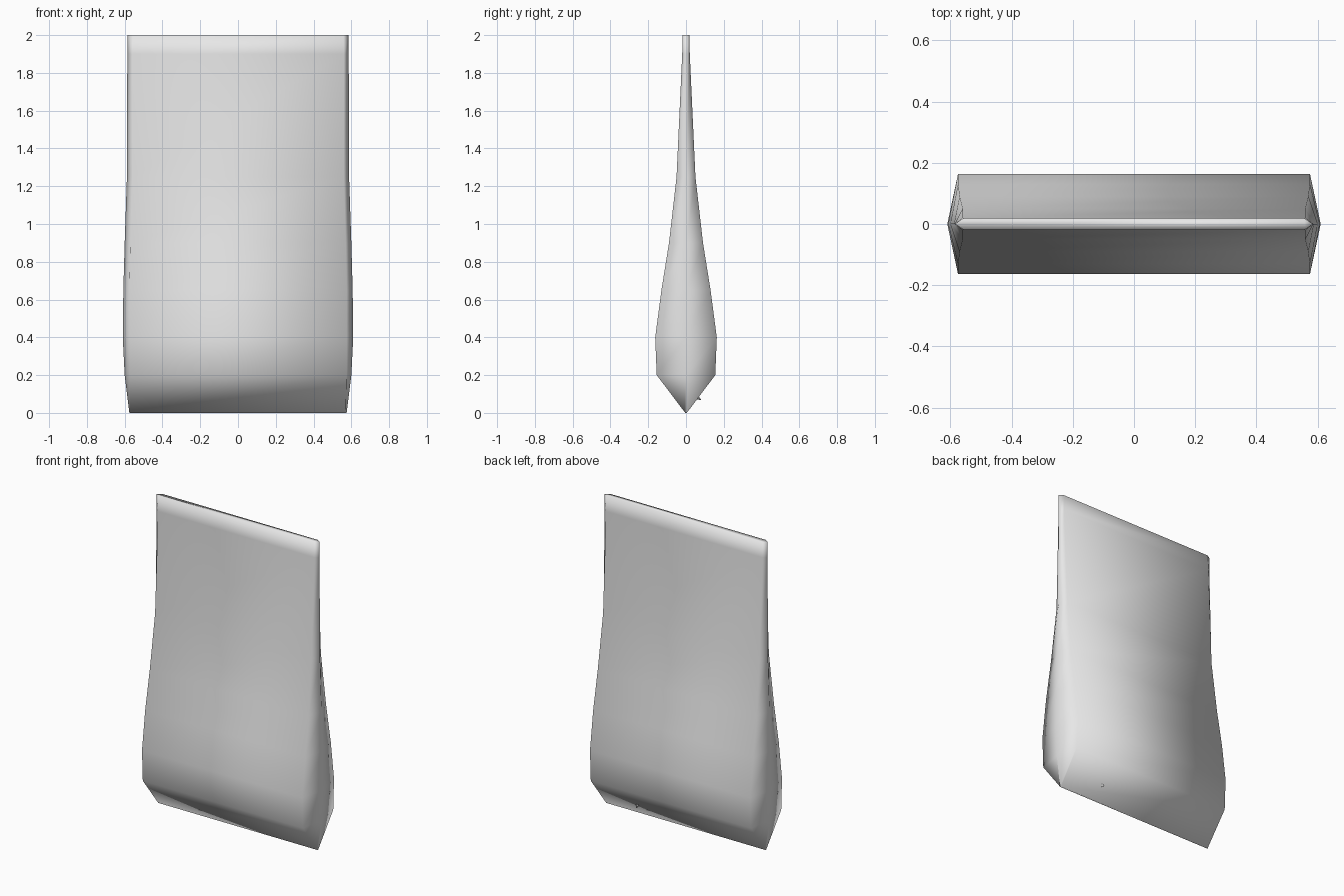
import bpy
import bmesh

cube = bpy.data.objects.get("Cube")
if cube:
    bpy.data.objects.remove(cube, do_unlink=True)

grey = bpy.data.materials.new("plain_grey")
grey.use_nodes = True
colour = (0.8, 0.8, 0.8, 1)
grey.diffuse_color = colour
grey.node_tree.nodes["Principled BSDF"].inputs["Base Color"].default_value = colour


def finish(name, bm):
    """Turn a bmesh into a smooth grey object."""
    bmesh.ops.recalc_face_normals(bm, faces=bm.faces)
    for face in bm.faces:
        face.smooth = True
    mesh = bpy.data.meshes.new(name)
    bm.to_mesh(mesh)
    bm.free()
    mesh.materials.append(grey)
    obj = bpy.data.objects.new(name, mesh)
    bpy.context.collection.objects.link(obj)
    return obj


# Levels of the blade: height, half thickness, half width of face, half width at tip
levels = [
    (0.0, 0.004, 0.57, 0.575),
    (0.2, 0.155, 0.575, 0.60),
    (0.4, 0.163, 0.575, 0.61),
    (0.65, 0.13, 0.575, 0.607),
    (0.9, 0.09, 0.57, 0.60),
    (1.25, 0.05, 0.56, 0.588),
    (1.9, 0.02, 0.56, 0.586),
    (2.0, 0.018, 0.558, 0.585),
]

# Blade: six-sided sections with pointed ends, bridged level by level
bm = bmesh.new()
rings = []
for z, thick, face, tip in levels:
    section = [(-face, -thick), (face, -thick), (tip, 0),
               (face, thick), (-face, thick), (-tip, 0)]
    rings.append([bm.verts.new((x, y, z)) for x, y in section])
for low, high in zip(rings, rings[1:]):
    for i in range(6):
        j = (i + 1) % 6
        bm.faces.new((low[i], low[j], high[j], high[i]))
bm.faces.new(rings[0][::-1])
bm.faces.new(rings[-1])
finish("blade", bm)

# Small spur on the back of the lower edge
bm = bmesh.new()
bmesh.ops.create_cone(bm, cap_ends=True, segments=3, radius1=0.022,
                      radius2=0, depth=0.04)
spur = finish("spur", bm)
spur.location = (0.30, 0.066, 0.08)
spur.rotation_euler = (-2.25, 0, 0)
